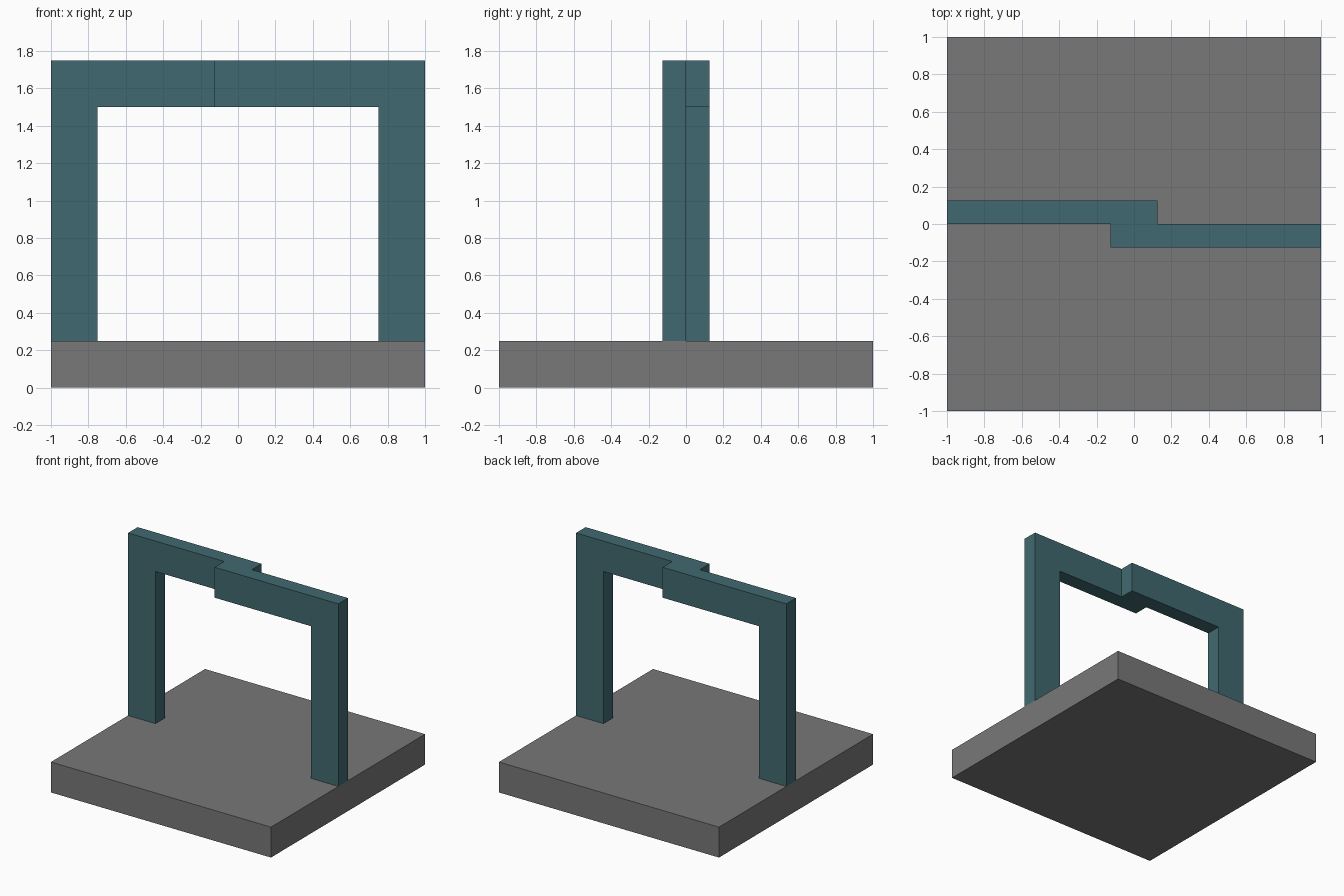
import bpy
import bmesh
import math
from mathutils import Matrix

cube = bpy.data.objects.get("Cube")
if cube:
    bpy.data.objects.remove(cube, do_unlink=True)


def make_material(name, rgb):
    mat = bpy.data.materials.new(name)
    mat.use_nodes = True
    mat.diffuse_color = (*rgb, 1)
    mat.node_tree.nodes["Principled BSDF"].inputs["Base Color"].default_value = (*rgb, 1)
    return mat


def extruded(name, profile, y0, y1, mat, turn=0.0):
    """Extrude an x-z profile from y0 to y1, then turn it about z."""
    bm = bmesh.new()
    face = bm.faces.new([bm.verts.new((x, y0, z)) for x, z in profile])
    result = bmesh.ops.extrude_face_region(bm, geom=[face])
    verts = [v for v in result["geom"] if isinstance(v, bmesh.types.BMVert)]
    bmesh.ops.translate(bm, verts=verts, vec=(0, y1 - y0, 0))
    bmesh.ops.rotate(bm, verts=bm.verts, matrix=Matrix.Rotation(turn, 3, "Z"))
    bmesh.ops.recalc_face_normals(bm, faces=bm.faces)
    mesh = bpy.data.meshes.new(name)
    bm.to_mesh(mesh)
    bm.free()
    mesh.materials.append(mat)
    obj = bpy.data.objects.new(name, mesh)
    bpy.context.collection.objects.link(obj)
    return obj


grey = make_material("stone grey", (0.188, 0.188, 0.188))
teal = make_material("dark teal", (0.051, 0.141, 0.162))

# Square base slab
extruded("base_slab", [(-1, 0), (1, 0), (1, 0.25), (-1, 0.25)], -1, 1, grey)

# Post with a top arm that reaches just past the middle
arm_profile = [(1, 0.25), (1, 1.75), (-0.125, 1.75), (-0.125, 1.5),
               (0.75, 1.5), (0.75, 0.25)]

# Two identical halves of the arch, lapped side by side at the centre
for name, turn in (("left_arch_half", 0.0), ("right_arch_half", math.pi)):
    extruded(name, arm_profile, -0.125, 0, teal, turn)
